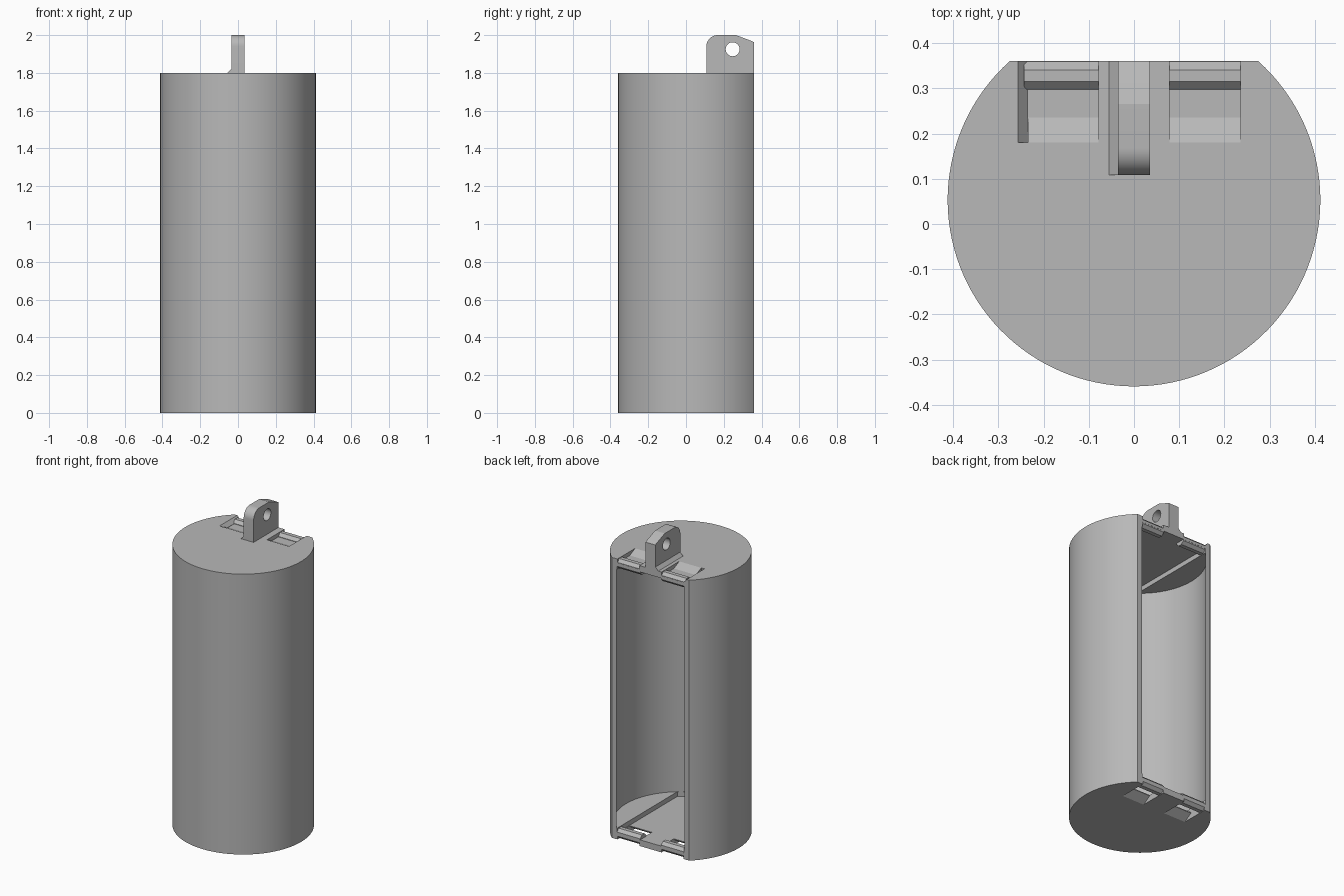
import bpy, bmesh, math
from mathutils import Vector

cube = bpy.data.objects.get("Cube")
if cube:
    bpy.data.objects.remove(cube, do_unlink=True)

grey = bpy.data.materials.new("plain_grey")
grey.use_nodes = True
grey.diffuse_color = (0.48, 0.48, 0.48, 1)
grey.node_tree.nodes["Principled BSDF"].inputs["Base Color"].default_value = (0.48, 0.48, 0.48, 1)

CY, R_OUT, R_IN, BACK = 0.053, 0.412, 0.39, 0.36
HEIGHT, HALF_OPENING = 1.8, 0.24
SLOT_IN, SLOT_OUT = 0.078, 0.235


def prism(name, profile, axis, start, end):
    """Extrude a 2D outline along an axis; the outline uses the other two axes in order."""
    def place(p, d):
        v = list(p)
        v.insert("xyz".index(axis), d)
        return Vector(v)
    bm = bmesh.new()
    a = [bm.verts.new(place(p, start)) for p in profile]
    b = [bm.verts.new(place(p, end)) for p in profile]
    bm.faces.new(a)
    bm.faces.new(b)
    for i in range(len(a)):
        j = (i + 1) % len(a)
        bm.faces.new((a[i], a[j], b[j], b[i]))
    bmesh.ops.recalc_face_normals(bm, faces=bm.faces)
    mesh = bpy.data.meshes.new(name)
    bm.to_mesh(mesh)
    bm.free()
    obj = bpy.data.objects.new(name, mesh)
    bpy.context.collection.objects.link(obj)
    mesh.materials.append(grey)
    return obj


def arc(cx, cy, r, a0, a1, n):
    return [(cx + r * math.cos(a0 + (a1 - a0) * i / n),
             cy + r * math.sin(a0 + (a1 - a0) * i / n)) for i in range(n + 1)]


def activate(obj):
    bpy.ops.object.select_all(action="DESELECT")
    obj.select_set(True)
    bpy.context.view_layer.objects.active = obj


def cut(obj, cutter):
    cutter.hide_render = True
    mod = obj.modifiers.new("cut", "BOOLEAN")
    mod.operation, mod.solver, mod.object = "DIFFERENCE", "EXACT", cutter
    activate(obj)
    bpy.ops.object.modifier_apply(modifier=mod.name)
    bpy.data.objects.remove(cutter, do_unlink=True)


def smooth(obj):
    activate(obj)
    bpy.ops.object.shade_smooth_by_angle(angle=math.radians(20))


# Cylindrical shell with a flat back
edge = math.asin((BACK - CY) / R_OUT)
shell = prism("shell", arc(0, CY, R_OUT, math.pi - edge, 2 * math.pi + edge, 96),
              "z", 0, HEIGHT)

# Round cavity, open through the back
inner = math.acos(HALF_OPENING / R_IN)
wall = arc(0, CY, R_IN, math.pi - inner, 2 * math.pi + inner, 96)
outline = wall + [(HALF_OPENING, 0.5), (-HALF_OPENING, 0.5)]
cut(shell, prism("cavity_cutter", outline, "z", 0.07, 1.73))

# Straight-sided recess in floor and ceiling, as wide as the opening
front = arc(0, CY, R_IN - 0.0005, math.pi + inner, 2 * math.pi - inner, 48)
w = HALF_OPENING - 0.001
recess = [(-w, 0.5)] + front + [(w, 0.5)]
cut(shell, prism("recess_cutter", recess, "z", 0.04, 1.76))

# Strap slots: closed pockets on top, through holes underneath
top_slot = [(0.18, 1.82), (0.18, 1.8), (0.235, 1.775), (0.4, 1.775), (0.4, 1.82)]
low_slot = [(0.18, -0.02), (0.18, 0), (0.235, 0.035), (0.235, 0.06), (0.4, 0.06), (0.4, -0.02)]
for side in (-1, 1):
    x0, x1 = sorted((side * SLOT_IN, side * SLOT_OUT))
    for slot in (top_slot, low_slot):
        cut(shell, prism("slot_cutter", slot, "x", x0, x1))

# Sloping outer end of the right top slot
slope = [(-0.257, 1.82), (-0.257, 1.8), (-0.2345, 1.7755), (-0.2345, 1.82)]
cut(shell, prism("slope_cutter", slope, "y", 0.18, 0.4))
smooth(shell)

# Eight-sided strap rods across the slots
r = 0.031 / math.cos(math.pi / 8)
for level, z in (("top", 1.765), ("bottom", 0.033)):
    for label, side in (("right", -1), ("left", 1)):
        x0, x1 = sorted((side * (SLOT_IN - 0.004), side * (SLOT_OUT + 0.008)))
        octagon = arc(0.328, z, r, math.pi / 8, math.pi / 8 + 7 * math.pi / 4, 7)
        prism(f"{level}_{label}_strap_rod", octagon, "x", x0, x1)

# Hanging lug with rounded front corner and hole
lug_profile = [(BACK, 1.79), (BACK, 1.962), (0.352, 1.967), (0.265, 2.0)]
lug_profile += arc(0.168, 1.94, 0.06, math.pi / 2, math.pi, 12) + [(0.108, 1.79)]
lug = prism("hanging_lug", lug_profile, "x", -0.035, 0.035)
hole = arc(0.247, 1.925, 0.037, 0, 2 * math.pi * 31 / 32, 31)
cut(lug, prism("lug_hole_cutter", hole, "x", -0.1, 0.1))
smooth(lug)

# Sloped foot along one side of the lug
prism("lug_foot", [(-0.055, 1.8), (-0.034, 1.8), (-0.034, 1.822)], "y", 0.108, BACK)
